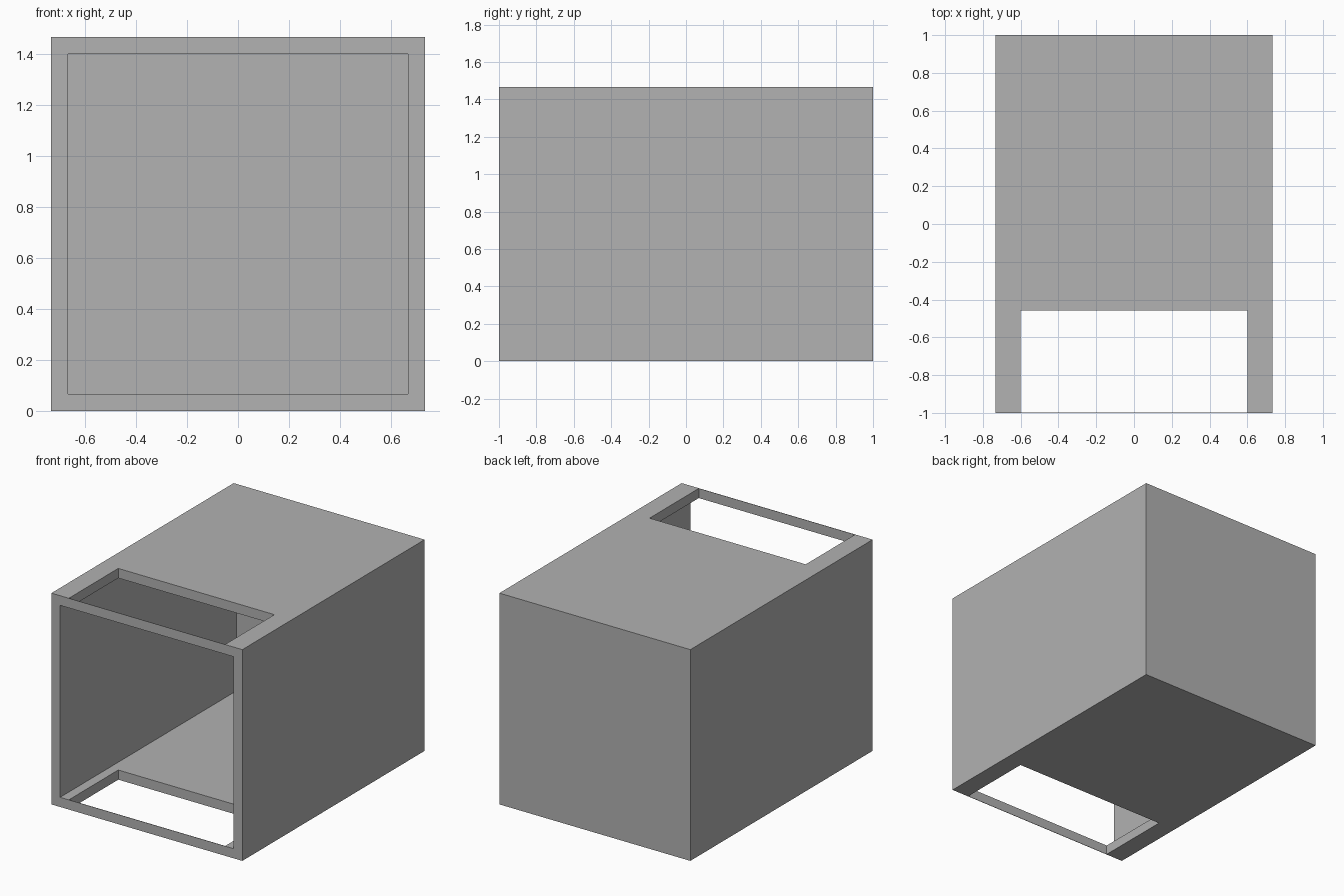
import bpy

default_cube = bpy.data.objects.get("Cube")
if default_cube:
    bpy.data.objects.remove(default_cube, do_unlink=True)

WIDTH, HEIGHT, WALL = 1.467, 1.467, 0.067
FRONT, BACK = -1.0, 1.0
LIP = 0.003            # paper-thin strip left in front of the slots
SLOT_HALF, SLOT_BACK = 0.6, -0.457

grey = bpy.data.materials.new("plain grey")
grey.use_nodes = True
colour = (0.445, 0.445, 0.445, 1)
grey.diffuse_color = colour
grey.node_tree.nodes["Principled BSDF"].inputs["Base Color"].default_value = colour


def box(name, low, high):
    """Box spanning two opposite corners."""
    bpy.ops.mesh.primitive_cube_add(
        size=1, location=[(a + b) / 2 for a, b in zip(low, high)])
    obj = bpy.context.object
    obj.name = name
    obj.scale = [b - a for a, b in zip(low, high)]
    bpy.ops.object.transform_apply(location=True, rotation=True, scale=True)
    obj.data.materials.append(grey)
    return obj


def cut(target, cutter):
    """Subtract the cutter, apply the result and discard the cutter."""
    cutter.hide_render = True
    mod = target.modifiers.new("cut", "BOOLEAN")
    mod.operation = "DIFFERENCE"
    mod.solver = "EXACT"
    mod.object = cutter
    bpy.context.view_layer.objects.active = target
    bpy.ops.object.modifier_apply(modifier=mod.name)
    bpy.data.objects.remove(cutter, do_unlink=True)


# Outer case
half = WIDTH / 2
case = box("open_case", (-half, FRONT, 0), (half, BACK, HEIGHT))

# Interior, open at the front and closed at the back
inner = half - WALL
cut(case, box("cavity_cutter", (-inner, FRONT - 0.2, WALL),
              (inner, BACK - WALL, HEIGHT - WALL)))

# Matching slots through the top and the floor, just behind the front edge
cut(case, box("slot_cutter", (-SLOT_HALF, FRONT + LIP, -0.2),
              (SLOT_HALF, SLOT_BACK, HEIGHT + 0.2)))
